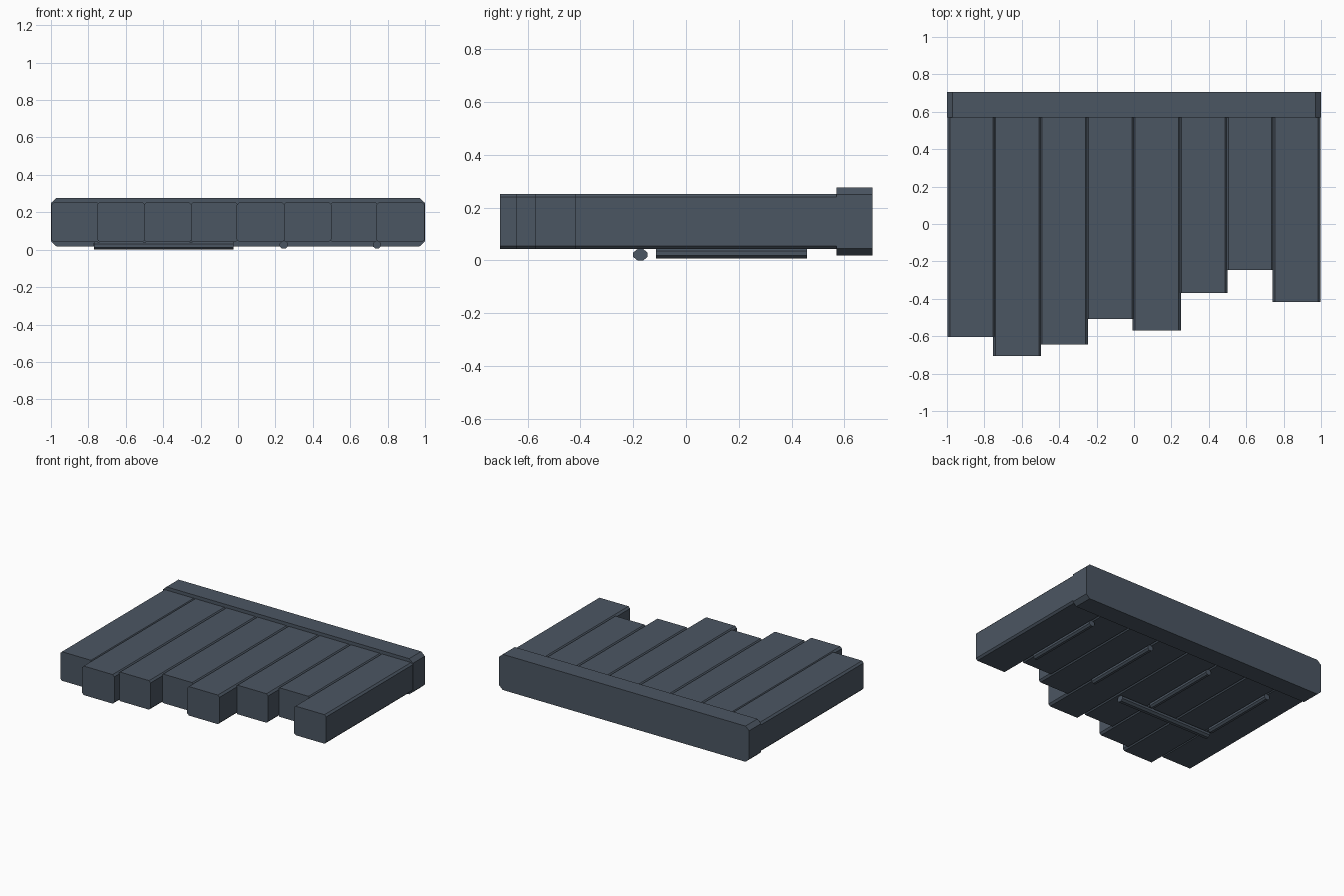
import bpy, bmesh, math

if "Cube" in bpy.data.objects:
    bpy.data.objects.remove(bpy.data.objects["Cube"])

slate = bpy.data.materials.new("slate")
slate.diffuse_color = (0.071, 0.093, 0.123, 1)
slate.use_nodes = True
slate.node_tree.nodes["Principled BSDF"].inputs["Base Color"].default_value = slate.diffuse_color


def prism(name, profile, start, end, axis="Y"):
    """Extrude a closed profile (across, z) along the given axis."""
    bm = bmesh.new()
    place = (lambda a, z, t: (a, t, z)) if axis == "Y" else (lambda a, z, t: (t, a, z))
    rings = [[bm.verts.new(place(a, z, t)) for a, z in profile] for t in (start, end)]
    n = len(profile)
    for ring in rings:
        bm.faces.new(ring)
    for i in range(n):
        j = (i + 1) % n
        bm.faces.new((rings[0][i], rings[0][j], rings[1][j], rings[1][i]))
    bmesh.ops.recalc_face_normals(bm, faces=bm.faces[:])
    mesh = bpy.data.meshes.new(name)
    bm.to_mesh(mesh)
    bm.free()
    mesh.materials.append(slate)
    obj = bpy.data.objects.new(name, mesh)
    bpy.context.collection.objects.link(obj)
    return obj


def chamfered(x0, x1, z0, z1, cx, cz):
    return [(x0 + cx, z0), (x1 - cx, z0), (x1, z0 + cz), (x1, z1 - cz),
            (x1 - cx, z1), (x0 + cx, z1), (x0, z1 - cz), (x0, z0 + cz)]


def octagon(a, z, ra, rz):
    k = 1 / math.cos(math.pi / 8)
    return [(a + ra * k * math.cos(math.pi / 8 + i * math.pi / 4),
             z + rz * k * math.sin(math.pi / 8 + i * math.pi / 4)) for i in range(8)]


# Planks with uneven front ends
fronts = [-0.605, -0.705, -0.645, -0.508, -0.57, -0.37, -0.245, -0.418]
for i, front in enumerate(fronts):
    left = max(-0.998, -1.003 + i * 0.249)
    right = min(0.998, left + 0.258)
    prism(f"plank_{i + 1}", chamfered(left, right, 0.042, 0.252, 0.013, 0.013), front, 0.65)

# Thick beam across the back
prism("back_beam", chamfered(-1, 1, 0.018, 0.276, 0.029, 0.026), 0.57, 0.707)

# Rods under the plank joints
for i, x in enumerate((-0.75, -0.25, 0.245, 0.743)):
    prism(f"lower_rod_{i + 1}", octagon(x, 0.026, 0.022, 0.02), -0.113, 0.458)

# Short crossbar underneath
prism("lower_crossbar", octagon(-0.173, 0.021, 0.027, 0.021), -0.77, -0.025, "X")
